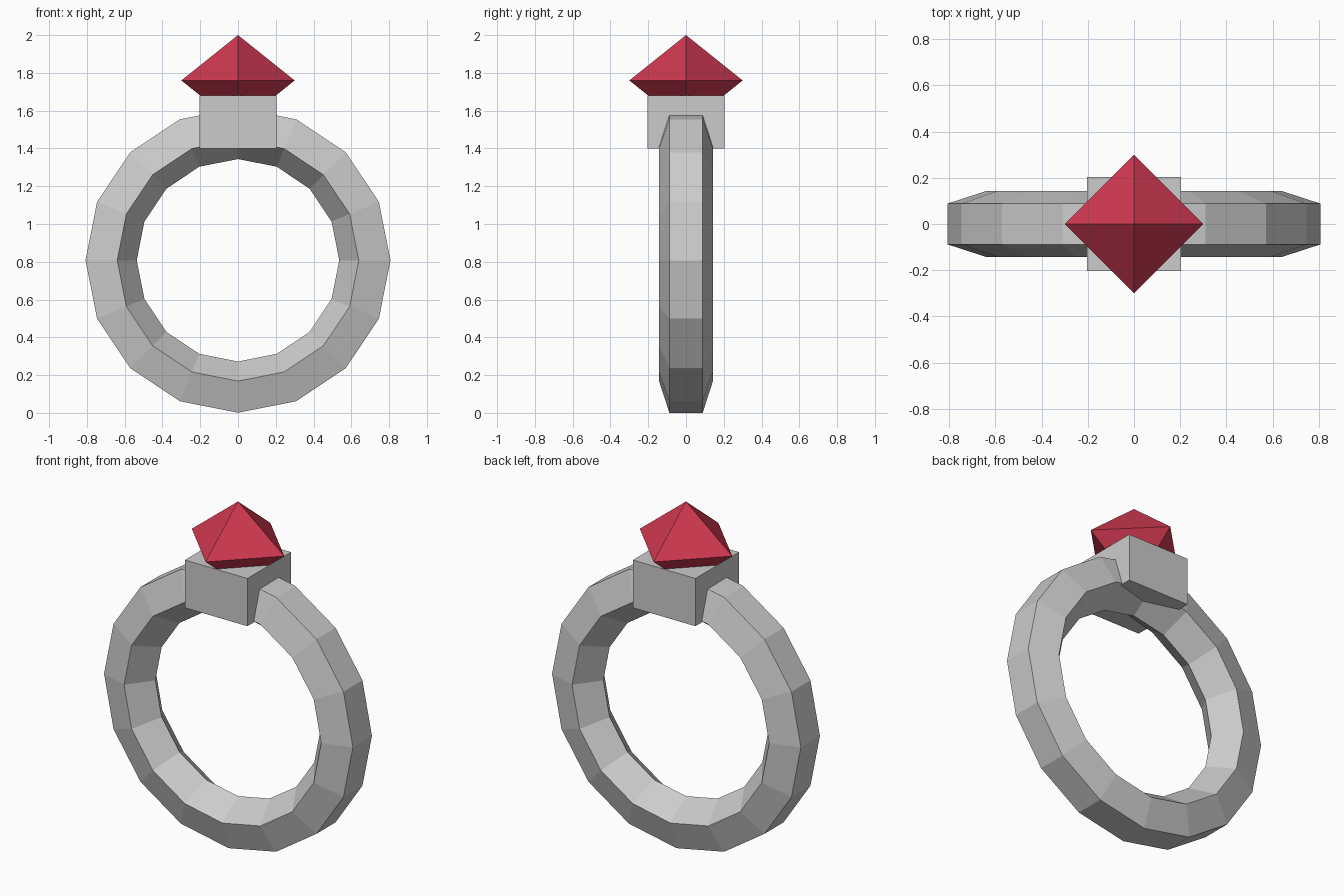
import bpy, bmesh
from math import sin, cos, pi

if "Cube" in bpy.data.objects:
    bpy.data.objects.remove(bpy.data.objects["Cube"])


def make_object(name, bm):
    bmesh.ops.recalc_face_normals(bm, faces=bm.faces)
    mesh = bpy.data.meshes.new(name)
    bm.to_mesh(mesh)
    bm.free()
    obj = bpy.data.objects.new(name, mesh)
    bpy.context.collection.objects.link(obj)
    return obj


# Band: five-sided section, one corner pointing inward, swept in 16 steps
STEPS, SIDES, RADIUS, THICK, CENTRE = 16, 5, 0.686, 0.15, 0.808
bm = bmesh.new()
rings = []
for i in range(STEPS):
    a = 2 * pi * i / STEPS
    ring = []
    for j in range(SIDES):
        b = 2 * pi * j / SIDES
        r = RADIUS - THICK * cos(b)
        ring.append(bm.verts.new((r * cos(a), THICK * sin(b), CENTRE + r * sin(a))))
    rings.append(ring)
for i in range(STEPS):
    p, q = rings[i], rings[(i + 1) % STEPS]
    for j in range(SIDES):
        k = (j + 1) % SIDES
        bm.faces.new((p[j], p[k], q[k], q[j]))
make_object("band", bm)

# Square setting block
bm = bmesh.new()
bmesh.ops.create_cube(bm, size=1)
bmesh.ops.scale(bm, vec=(0.405, 0.405, 0.28), verts=bm.verts)
bmesh.ops.translate(bm, vec=(0, 0, 1.54), verts=bm.verts)
make_object("setting", bm)

# Gem: eight-faced stone, lower half sunk into the setting
bm = bmesh.new()
for s in (-1, 1):
    for v in ((0.3 * s, 0, 1.76), (0, 0.3 * s, 1.76), (0, 0, 1.76 + 0.24 * s)):
        bm.verts.new(v)
bmesh.ops.convex_hull(bm, input=bm.verts)
gem = make_object("gem", bm)
red = bpy.data.materials.new("red_stone")
red.diffuse_color = (0.62, 0.04, 0.08, 1)
red.use_nodes = True
red.node_tree.nodes["Principled BSDF"].inputs["Base Color"].default_value = red.diffuse_color
gem.data.materials.append(red)
